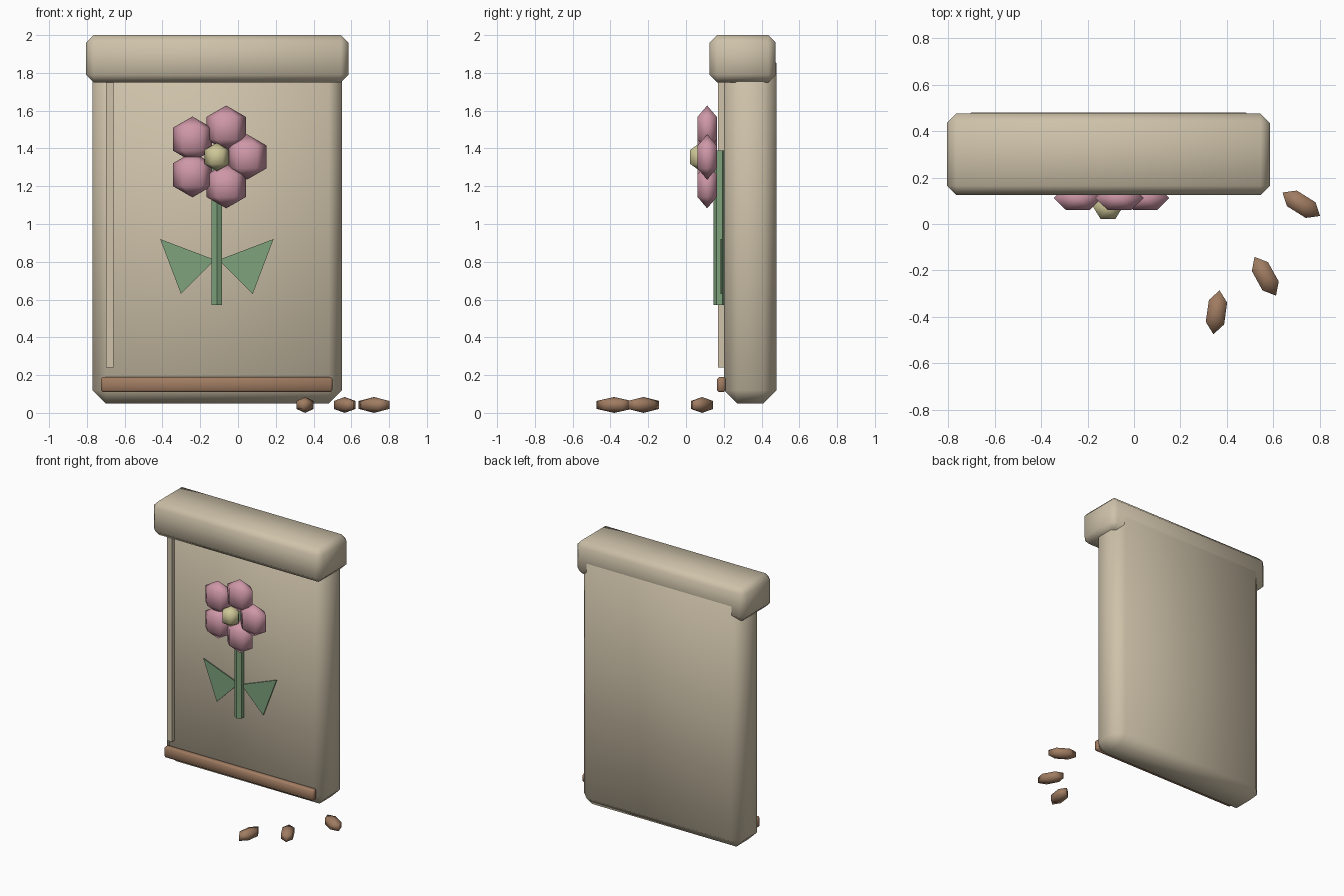
import bpy, bmesh
from math import radians, sin, cos, tau
from mathutils import Matrix, Vector

cube = bpy.data.objects.get("Cube")
if cube:
    bpy.data.objects.remove(cube, do_unlink=True)


def material(name, rgb):
    m = bpy.data.materials.new(name)
    m.use_nodes = True
    color = (*rgb, 1)
    m.diffuse_color = color
    m.node_tree.nodes["Principled BSDF"].inputs["Base Color"].default_value = color
    return m


PAPER = material("paper beige", (0.62, 0.54, 0.40))
PINK = material("petal pink", (0.62, 0.31, 0.39))
YELLOW = material("centre yellow", (0.62, 0.57, 0.31))
GREEN = material("leaf green", (0.21, 0.36, 0.20))
BROWN = material("seed brown", (0.35, 0.20, 0.12))


def add(name, bm, mat, smooth=False):
    bmesh.ops.recalc_face_normals(bm, faces=bm.faces[:])
    mesh = bpy.data.meshes.new(name)
    bm.to_mesh(mesh)
    bm.free()
    mesh.materials.append(mat)
    for p in mesh.polygons:
        p.use_smooth = smooth
    ob = bpy.data.objects.new(name, mesh)
    bpy.context.collection.objects.link(ob)
    return ob


def box(name, low, high, mat, chamfer=0):
    """Box between two corners, with an optional single chamfer."""
    low, high = Vector(low), Vector(high)
    bm = bmesh.new()
    bmesh.ops.create_cube(bm, size=1, matrix=Matrix.LocRotScale(
        (low + high) / 2, None, high - low))
    if chamfer:
        bmesh.ops.bevel(bm, geom=bm.edges[:], offset=chamfer, segments=1,
                        affect='EDGES')
    return add(name, bm, mat, smooth=chamfer > 0)


def pebble(name, center, size, mat, turn=0):
    """Coarse six-sided ball, stretched and turned about z."""
    bm = bmesh.new()
    bmesh.ops.create_uvsphere(bm, u_segments=6, v_segments=3, radius=1,
                              matrix=Matrix.Rotation(radians(30), 4, 'Z'))
    bm.transform(Matrix.LocRotScale(
        Vector(center), Matrix.Rotation(radians(turn), 3, 'Z'), Vector(size)))
    return add(name, bm, mat, smooth=True)


# Packet, folded top, side seam and bottom band
box("packet_body", (-0.77, 0.2, 0.05), (0.55, 0.48, 1.92), PAPER, 0.07)
box("folded_top", (-0.805, 0.125, 1.75), (0.585, 0.475, 2.0), PAPER, 0.04)
box("side_seam", (-0.70, 0.17, 0.24), (-0.66, 0.21, 1.78), PAPER)
box("bottom_band", (-0.725, 0.165, 0.11), (0.5, 0.21, 0.19), BROWN, 0.01)

# Flower stem
FX, FZ = -0.112, 1.355
bm = bmesh.new()
bmesh.ops.create_cone(bm, cap_ends=True, segments=6, radius1=0.032,
                      radius2=0.032, depth=0.82,
                      matrix=Matrix.Translation((FX, 0.177, 0.98)))
add("stem", bm, GREEN)

# Leaves: thin mirrored triangular plates
for name, side in (("leaf_left", 1), ("leaf_right", -1)):
    bm = bmesh.new()
    face = bm.faces.new([bm.verts.new((FX + side * x, 0.182, z)) for x, z in
                         ((0.01, 0.81), (0.30, 0.92), (0.19, 0.63))])
    ext = bmesh.ops.extrude_face_region(bm, geom=[face])["geom"]
    bmesh.ops.translate(bm, vec=(0, 0.008, 0),
                        verts=[v for v in ext if isinstance(v, bmesh.types.BMVert)])
    add(name, bm, GREEN)

# Petals around the flower centre
for i in range(5):
    a = tau * i / 5
    pebble(f"petal_{i + 1}", (FX + 0.16 * cos(a), 0.112, FZ + 0.16 * sin(a)),
           (0.12, 0.068, 0.12), PINK)
pebble("flower_centre", (FX, 0.075, FZ), (0.075, 0.07, 0.075), YELLOW)

# Spilled seeds
for i, (x, y, turn) in enumerate(((0.72, 0.085, -32), (0.565, -0.225, -61),
                                  (0.355, -0.38, 82))):
    pebble(f"seed_{i + 1}", (x, y, 0.042), (0.11, 0.053, 0.042), BROWN, turn)
